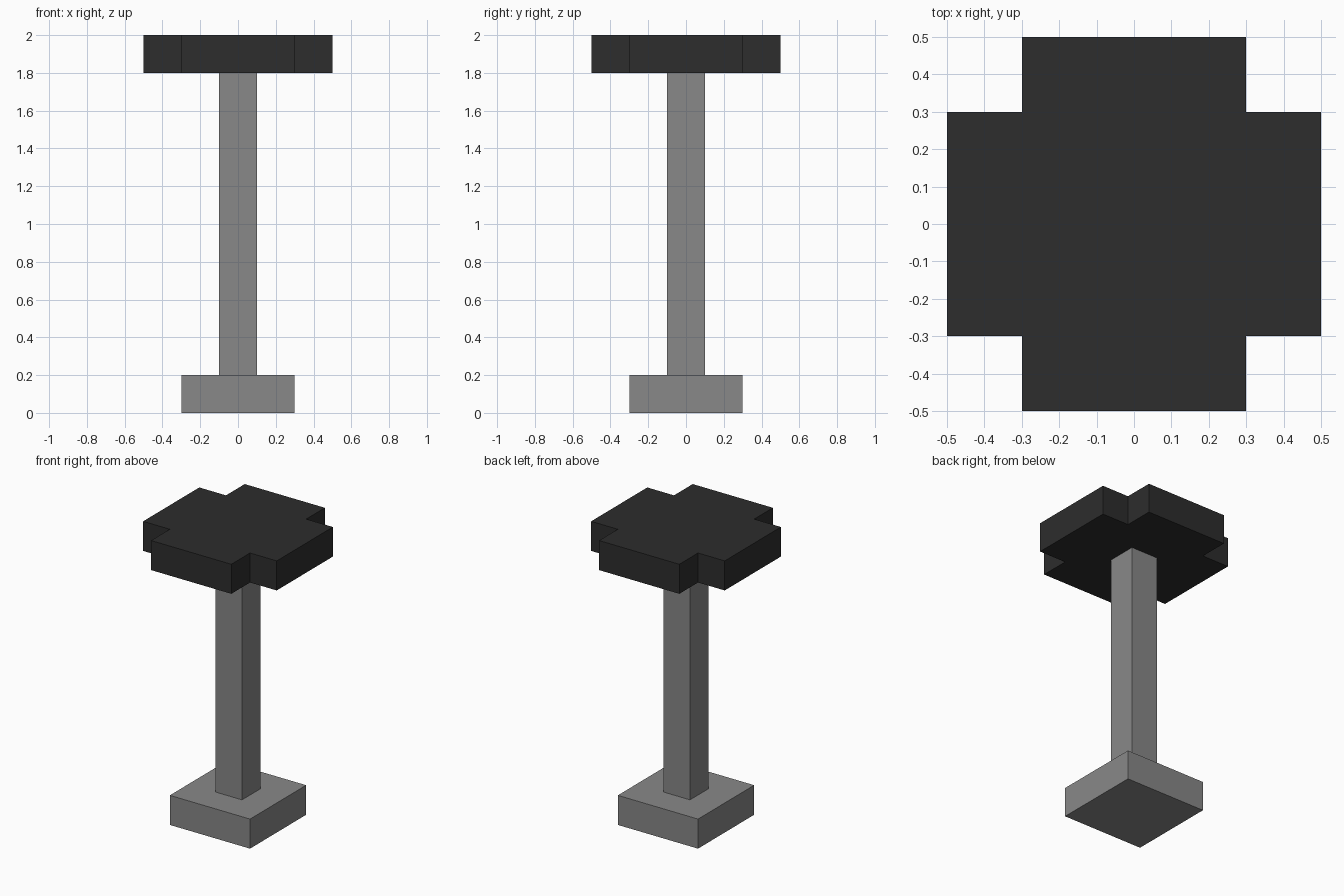
import bpy
import bmesh

cube = bpy.data.objects.get("Cube")
if cube:
    bpy.data.objects.remove(cube, do_unlink=True)


def make_material(name, value):
    mat = bpy.data.materials.new(name)
    mat.use_nodes = True
    colour = (value, value, value, 1.0)
    mat.diffuse_color = colour
    mat.node_tree.nodes["Principled BSDF"].inputs["Base Color"].default_value = colour
    return mat


def make_prism(name, outline, z_low, z_high, mat):
    """Extrude a counter-clockwise outline from z_low up to z_high."""
    bm = bmesh.new()
    base = bm.faces.new([bm.verts.new((x, y, z_low)) for x, y in outline])
    grown = bmesh.ops.extrude_face_region(bm, geom=[base], use_keep_orig=True)
    top = [v for v in grown["geom"] if isinstance(v, bmesh.types.BMVert)]
    bmesh.ops.translate(bm, vec=(0, 0, z_high - z_low), verts=top)
    bmesh.ops.recalc_face_normals(bm, faces=bm.faces)
    mesh = bpy.data.meshes.new(name)
    bm.to_mesh(mesh)
    bm.free()
    mesh.materials.append(mat)
    obj = bpy.data.objects.new(name, mesh)
    bpy.context.collection.objects.link(obj)
    return obj


def square(half):
    return [(-half, -half), (half, -half), (half, half), (-half, half)]


def notched_square(half, arm):
    """Square with a square notch cut from each corner."""
    points = []
    corner = [(arm, -half), (arm, -arm), (half, -arm)]
    for _ in range(4):
        points += corner
        corner = [(-y, x) for x, y in corner]
    return points


grey = make_material("mid grey", 0.246)
charcoal = make_material("charcoal", 0.026)

# Square foot, slim post and notched seat
make_prism("base", square(0.3), 0.0, 0.2, grey)
make_prism("post", square(0.1), 0.2, 1.8, grey)
make_prism("seat", notched_square(0.5, 0.3), 1.8, 2.0, charcoal)
